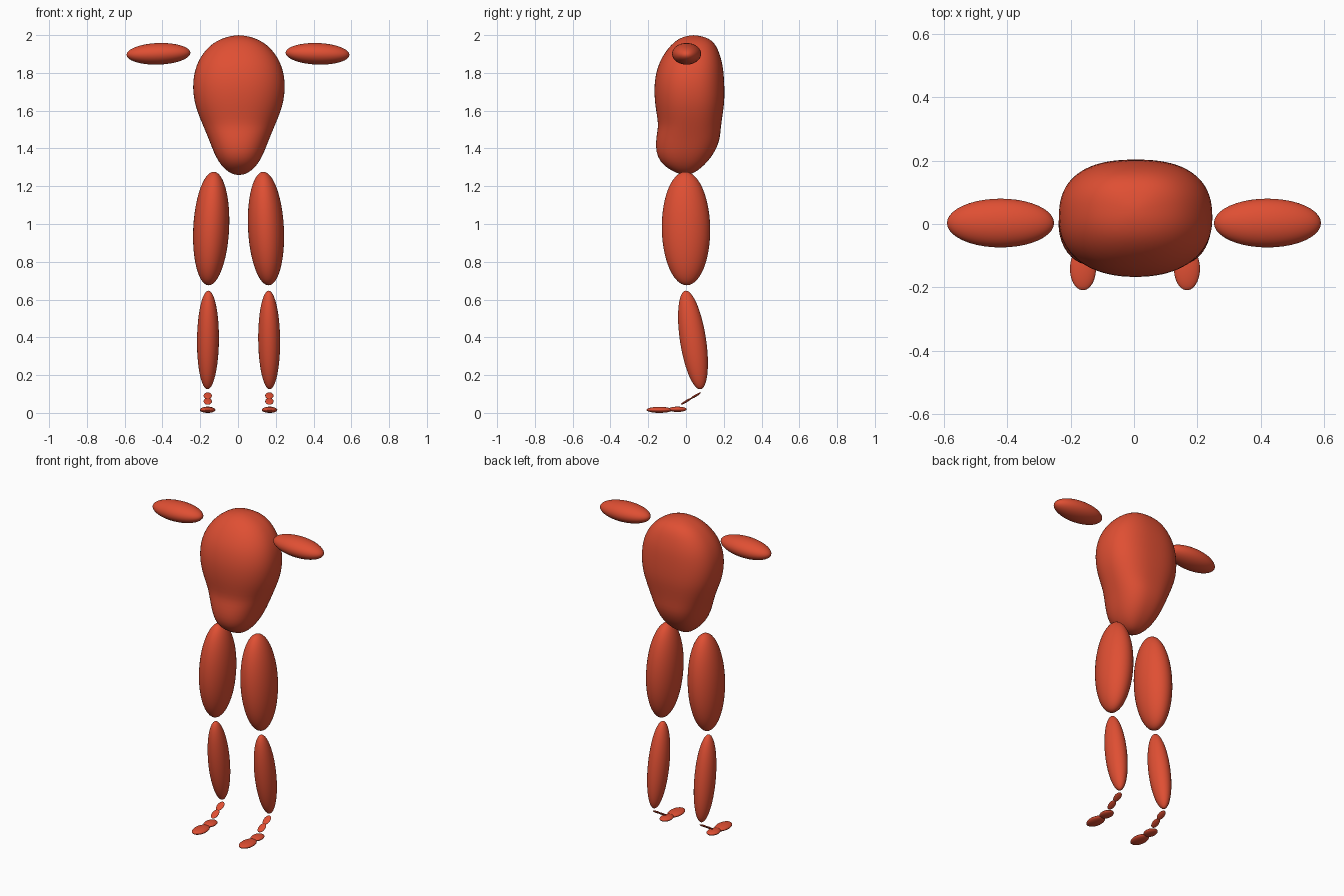
import bpy, bmesh, math
from mathutils import Vector

if "Cube" in bpy.data.objects:
    bpy.data.objects.remove(bpy.data.objects["Cube"])

red = bpy.data.materials.new("warm red")
red.diffuse_color = (0.74, 0.078, 0.033, 1)
red.use_nodes = True
red.node_tree.nodes["Principled BSDF"].inputs["Base Color"].default_value = red.diffuse_color


def finish(name, bm):
    me = bpy.data.meshes.new(name)
    bmesh.ops.recalc_face_normals(bm, faces=bm.faces)
    bm.to_mesh(me)
    bm.free()
    me.materials.append(red)
    me.polygons.foreach_set("use_smooth", [True] * len(me.polygons))
    ob = bpy.data.objects.new(name, me)
    bpy.context.collection.objects.link(ob)
    return ob


def ellipsoid(name, loc, radii, rot=(0, 0, 0)):
    bm = bmesh.new()
    bmesh.ops.create_uvsphere(bm, u_segments=40, v_segments=24, radius=1)
    ob = finish(name, bm)
    ob.location, ob.scale, ob.rotation_euler = loc, radii, rot
    return ob


def spow(v, e):
    return math.copysign(abs(v) ** e, v)


# Torso: lofted rings given as height, half width, front y, back y
rings = [(1.262, .025, -.025, .02), (1.272, .05, -.055, .045),
         (1.295, .08, -.098, .078), (1.33, .108, -.138, .115),
         (1.38, .134, -.159, .152), (1.44, .156, -.160, .178),
         (1.49, .177, -.152, .183), (1.53, .194, -.147, .187),
         (1.59, .219, -.157, .196), (1.65, .237, -.166, .204),
         (1.72, .245, -.169, .204), (1.78, .241, -.163, .201),
         (1.84, .226, -.148, .195), (1.89, .200, -.123, .182),
         (1.93, .168, -.095, .167), (1.96, .133, -.066, .148),
         (1.982, .09, -.036, .122), (1.995, .045, 0, .08)]
N = 40
bm = bmesh.new()
loops = []
for z, w, front, back in rings:
    mid = (front + back) / 2
    loop = []
    for i in range(N):
        a = 2 * math.pi * i / N
        c, s = math.cos(a), math.sin(a)
        e = 0.80 if s > 0 else 0.90      # the back is squarer than the front
        loop.append(bm.verts.new((0.005 + w * spow(c, e),
                                  mid + (back - front) / 2 * spow(s, e), z)))
    loops.append(loop)
for a, b in zip(loops, loops[1:]):
    for i in range(N):
        j = (i + 1) % N
        bm.faces.new((a[i], a[j], b[j], b[i]))
for loop, tip in ((loops[0], (0.003, 0, 1.259)), (loops[-1], (0.003, .04, 2.0))):
    v = bm.verts.new(tip)
    for i in range(N):
        bm.faces.new((loop[i], loop[(i + 1) % N], v))
torso = finish("torso", bm)
torso.modifiers.new("smooth", "SUBSURF").levels = 1

for s, side in ((-1, "right"), (1, "left")):
    ox = 0.003
    # Arm stub, slightly raised toward the body
    ellipsoid(side + "_upper_arm", (s * 0.421, 0.003, 1.901),
              (0.169, 0.077, 0.057), (0, s * 0.035, 0))
    # Leg
    ellipsoid(side + "_thigh", (ox + s * 0.145, 0, 0.976),
              (0.095, 0.128, 0.301), (0.015, -s * 0.05, 0))
    ellipsoid(side + "_shin", (ox + s * 0.162, 0.037, 0.386),
              (0.058, 0.069, 0.264), (0.152, -s * 0.01, 0))
    # Thin two-lobed ankle strip sloping down to the front
    for k, (y, z) in enumerate(((0.051, 0.091), (0.001, 0.061))):
        ellipsoid(f"{side}_ankle_{k + 1}", (ox + s * 0.163, y, z),
                  (0.022, 0.033, 0.006), (math.radians(31), 0, 0))
    # Flat foot: heel and toe lobes
    ellipsoid(side + "_heel", (ox + s * 0.164, -0.045, 0.019), (0.035, 0.049, 0.014))
    ellipsoid(side + "_toe", (ox + s * 0.164, -0.141, 0.016), (0.041, 0.068, 0.016))
